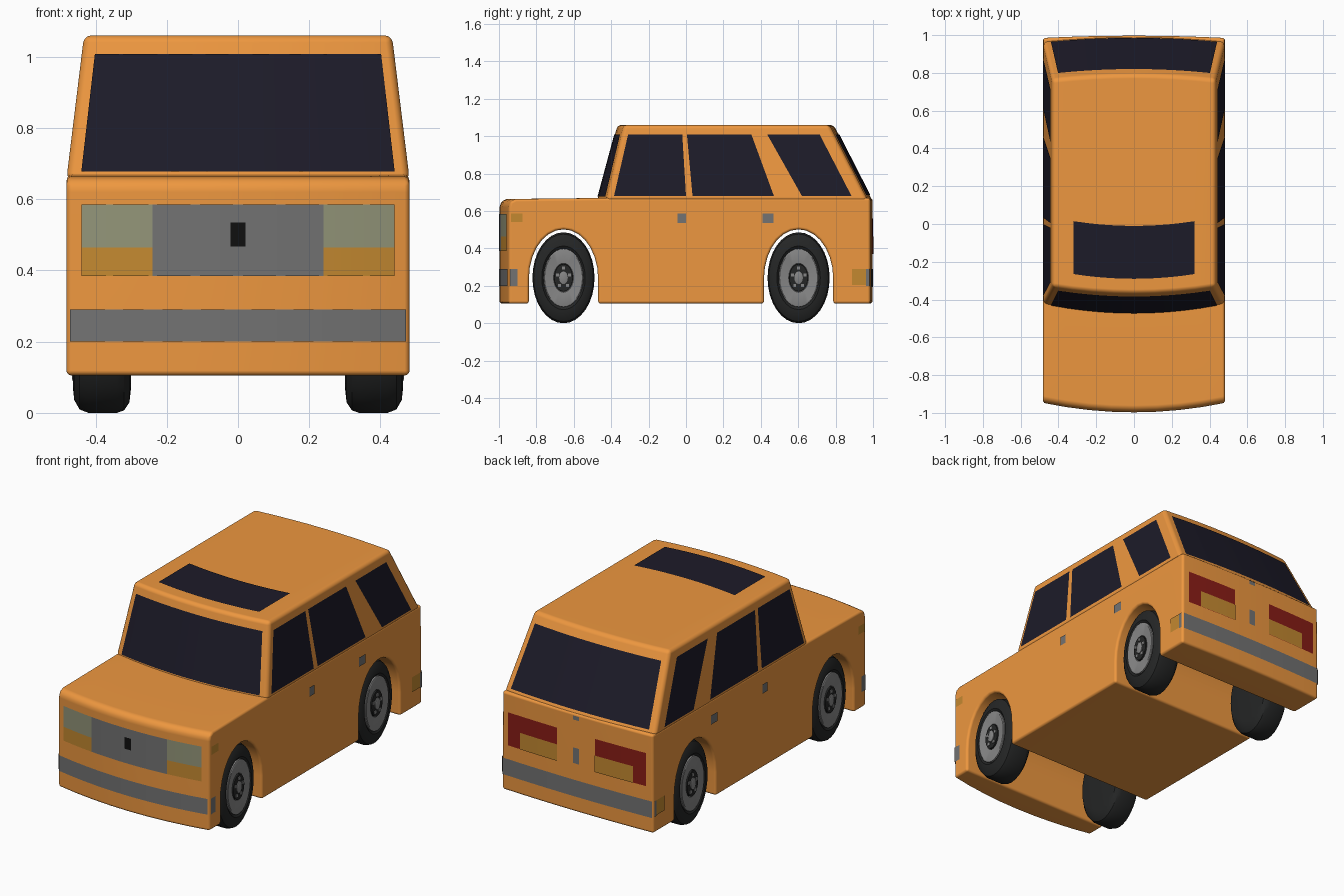
import bpy, bmesh, math
from mathutils import Vector

if "Cube" in bpy.data.objects:
    bpy.data.objects.remove(bpy.data.objects["Cube"])

EPS = 0.004


def material(name, rgb):
    m = bpy.data.materials.new(name)
    m.diffuse_color = (*rgb, 1)
    m.use_nodes = True
    m.node_tree.nodes["Principled BSDF"].inputs["Base Color"].default_value = m.diffuse_color
    return m


PAINT = material("orange_paint", (.85, .31, .05))
GLASS = material("dark_glass", (.012, .011, .022))
GREY = material("grey_trim", (.17, .17, .17))
LAMP = material("lamp_glass", (.29, .30, .19))
AMBER = material("amber", (.55, .25, .03))
RED = material("tail_red", (.25, .012, .008))
BLACK = material("black", (.005, .005, .005))
RUBBER = material("rubber", (.018, .019, .019))
ALLOY = material("alloy", (.24, .24, .24))


def finish(name, bm, mat, smooth=True):
    me = bpy.data.meshes.new(name)
    bm.to_mesh(me)
    bm.free()
    ob = bpy.data.objects.new(name, me)
    bpy.context.collection.objects.link(ob)
    me.materials.append(mat)
    if smooth:
        bpy.ops.object.select_all(action='DESELECT')
        ob.select_set(True)
        bpy.context.view_layer.objects.active = ob
        bpy.ops.object.shade_smooth_by_angle(angle=math.radians(32))
    return ob


def half_width(z):
    return .482 if z < .67 else .48 - .122 * (z - .67)


def shell(name, profile, bevel):
    """Side profile of (y, z, bow) swept across the car's width, then rounded."""
    bm = bmesh.new()
    n = 8
    rings = []
    for i in range(n + 1):
        s = 2 * i / n - 1
        rings.append([bm.verts.new((s * half_width(z), y + b * s * s, z)) for y, z, b in profile])
    k = len(profile)
    for a, c in zip(rings, rings[1:]):
        for j in range(k):
            bm.faces.new((a[j], a[(j + 1) % k], c[(j + 1) % k], c[j]))
    bm.faces.new(rings[0])
    bm.faces.new(rings[-1])
    bmesh.ops.recalc_face_normals(bm, faces=bm.faces)
    sharp = [e for e in bm.edges if e.calc_face_angle(0) > math.radians(40)]
    bmesh.ops.bevel(bm, geom=sharp, offset=bevel, segments=3, profile=.5,
                    affect='EDGES', clamp_overlap=True)
    ob = finish(name, bm, PAINT)
    ob.modifiers.new("weighted", 'WEIGHTED_NORMAL').keep_sharp = True


# Lower body with both wheel arches
def arch(yc):
    pts = [(yc + .185, .105, 0)]
    for i in range(15):
        a = math.pi * i / 14
        pts.append((yc + .185 * math.cos(a), .24 + .262 * math.sin(a), 0))
    return pts + [(yc - .185, .105, 0)]


FRONT_WHEEL, REAR_WHEEL = -.655, .602
shell("body", [(-.997, .105, .05), (-.997, .62, .05), (-.988, .65, .05), (-.96, .664, .05),
               (-.42, .67, 0), (.997, .67, -.012), (.997, .105, -.012)]
      + arch(REAR_WHEEL) + arch(FRONT_WHEEL), .014)

# Cabin
shell("cabin", [(-.475, .655, .05), (-.366, 1.06, .035), (.79, 1.06, -.025),
                (.997, .655, -.025)], .02)


# Surfaces that the windows and trim follow
def front(x, z):
    return Vector((x, -.997 - EPS + .05 * (x / .482) ** 2, z))


def rear(x, z):
    return Vector((x, .997 + EPS - .012 * (x / .482) ** 2, z))


def screen(x, z):
    t = (z - .655) / .405
    return Vector((x, -.475 + .109 * t - EPS + (.05 - .015 * t) * (x / half_width(z)) ** 2, z))


def tailgate(x, z):
    t = (z - .655) / .405
    return Vector((x, .997 - .207 * t + EPS - .025 * (x / half_width(z)) ** 2, z))


def roof(x, y):
    return Vector((x, y + .025 * (x / .32) ** 2, 1.06 + EPS))


def side(y, z):
    return Vector((half_width(z) + EPS, y, z))


def patch(name, mat, surface, quad, outward, both=False, lift=0):
    """Thin panel: 2D quad (two bottom then two top corners) laid on a surface."""
    bm = bmesh.new()
    a, b, c, d = (Vector(p) for p in quad)
    n = 1 if surface is side else 10
    out = Vector(outward)
    for m in ((1, -1) if both else (1,)):
        flip = Vector((m, 1, 1))
        low, high = [[bm.verts.new((surface(*p.lerp(q, i / n)) + out * lift) * flip)
                      for i in range(n + 1)] for p, q in ((a, b), (d, c))]
        for i in range(n):
            f = bm.faces.new((low[i], low[i + 1], high[i + 1], high[i]))
            f.normal_update()
            if f.normal.dot(out * flip) < 0:
                f.normal_flip()
    finish(name, bm, mat)


def box(x0, x1, z0, z1):
    return [(x0, z0), (x1, z0), (x1, z1), (x0, z1)]


F, B, R, U = (0, -1, 0), (0, 1, 0), (1, 0, 0), (0, 0, 1)

# Glass
patch("windscreen", GLASS, screen, [(-.44, .678), (.44, .678), (.402, 1.008), (-.402, 1.008)], F)
patch("rear_window", GLASS, tailgate, [(-.44, .685), (.44, .685), (.402, 1.008), (-.402, 1.008)], B)
patch("sunroof", GLASS, roof, box(-.32, .32, -.29, -.01), U)
for name, y0, y1, y2, y3 in (("front_side_window", -.385, .0, -.02, -.31),
                             ("middle_side_window", .035, .47, .35, .005),
                             ("rear_side_window", .62, .885, .715, .435)):
    patch(name, GLASS, side, [(y0, .68), (y1, .68), (y2, 1.008), (y3, 1.008)], R, True)

# Front trim
patch("grille", GREY, front, box(-.24, .24, .385, .585), F)
patch("grille_plate", BLACK, front, box(-.021, .021, .468, .535), F, lift=.003)
patch("headlight", LAMP, front, box(.24, .44, .465, .585), F, True)
patch("front_indicator", AMBER, front, box(.24, .44, .385, .465), F, True)
patch("front_bumper", GREY, front, box(-.472, .472, .2, .29), F)

# Rear trim
patch("tail_light", RED, rear, box(.12, .44, .37, .56), B, True)
patch("rear_indicator", AMBER, rear, box(.12, .36, .37, .465), B, True, .002)
patch("rear_bumper", GREY, rear, box(-.475, .475, .195, .29), B)
patch("tailgate_handle", GREY, rear, box(-.02, .02, .385, .475), B)
patch("tailgate_latch", GREY, rear, box(-.02, .02, .635, .658), B)

# Side trim
for name, mat, q in (("front_bumper_end", GREY, (-.94, -.9, .2, .29)),
                     ("rear_bumper_end", GREY, (.962, .98, .2, .29)),
                     ("rear_side_marker", AMBER, (.888, .962, .205, .29)),
                     ("front_side_marker", AMBER, (-.935, -.873, .54, .587)),
                     ("front_door_handle", GREY, (-.045, 0, .535, .587)),
                     ("rear_door_handle", GREY, (.408, .467, .535, .587))):
    patch(name, mat, side, box(*q), R, True)


# Wheels: lathed profiles of (x, radius), narrowed along y like the arches
def lathe(name, mat, profile, yc, m, seg=32):
    bm = bmesh.new()
    rings = []
    for x, r in profile:
        rings.append([bm.verts.new((m * x, yc + .166 * r * math.cos(2 * math.pi * i / seg),
                                    .243 + .243 * r * math.sin(2 * math.pi * i / seg)))
                      for i in range(seg)])
    for a, b in zip(rings, rings[1:]):
        for i in range(seg):
            j = (i + 1) % seg
            bm.faces.new((a[i], a[j], b[j], b[i]))
    bm.faces.new(rings[0])
    bm.faces.new(rings[-1])
    bmesh.ops.recalc_face_normals(bm, faces=bm.faces)
    return finish(name, bm, mat)


for label, yc in (("front", FRONT_WHEEL), ("rear", REAR_WHEEL)):
    for m, hand in ((1, "right"), (-1, "left")):
        tag = f"{label}_{hand}"
        lathe(tag + "_tyre", RUBBER, [(.3, .7), (.305, .88), (.32, .97), (.34, 1), (.42, 1),
                                      (.445, .96), (.46, .85), (.464, .7), (.452, .63)], yc, m)
        lathe(tag + "_rim", ALLOY, [(.44, .64), (.463, .64), (.466, .61), (.458, .32), (.45, .3)], yc, m)
        lathe(tag + "_hub", RUBBER, [(.44, .3), (.464, .3), (.464, .27)], yc, m, 24)
        lathe(tag + "_cap", ALLOY, [(.45, .14), (.469, .14), (.471, .12)], yc, m, 16)
        # Wheel nuts
        bm = bmesh.new()
        for i in range(5):
            a = 2 * math.pi * i / 5 + math.pi / 2
            ret = bmesh.ops.create_cube(bm, size=.016)
            bmesh.ops.translate(bm, verts=ret["verts"], vec=(
                m * .46, yc + .035 * math.cos(a), .243 + .051 * math.sin(a)))
        finish(tag + "_nuts", bm, ALLOY, False)
